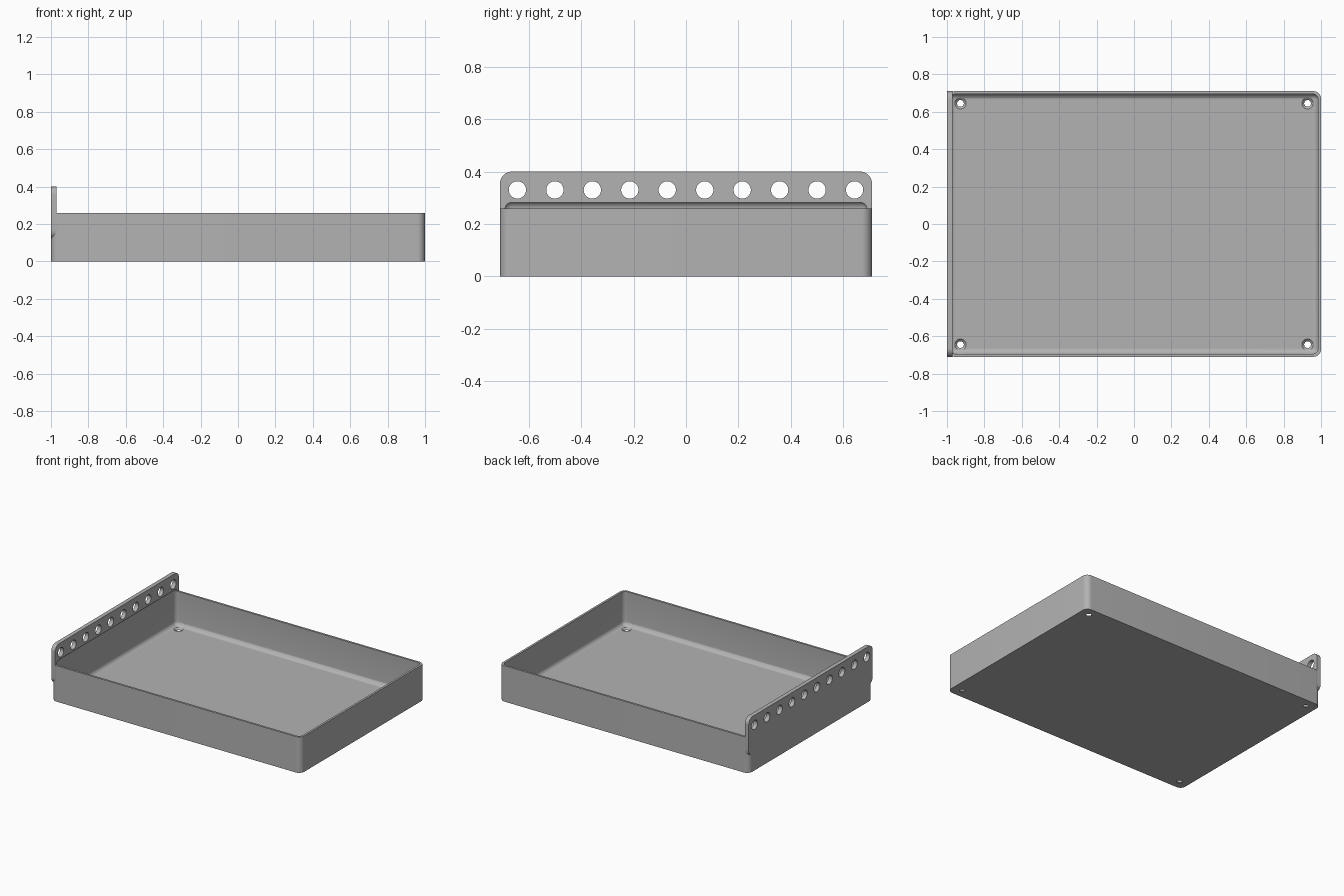
import bpy, bmesh, math
from mathutils import Matrix, Vector

if "Cube" in bpy.data.objects:
    bpy.data.objects.remove(bpy.data.objects["Cube"], do_unlink=True)

HALF_Y, RIM, WALL = 0.71, 0.26, 0.015

grey = bpy.data.materials.new("plain grey")
grey.use_nodes = True
colour = (0.45, 0.45, 0.45, 1)
grey.diffuse_color = colour
grey.node_tree.nodes["Principled BSDF"].inputs["Base Color"].default_value = colour


def finish(name, bm):
    mesh = bpy.data.meshes.new(name)
    bmesh.ops.recalc_face_normals(bm, faces=bm.faces)
    bm.to_mesh(mesh)
    bm.free()
    mesh.materials.append(grey)
    obj = bpy.data.objects.new(name, mesh)
    bpy.context.collection.objects.link(obj)
    return obj


def box(name, low, high, radius, axis=None):
    """Box with rounded edges: those along one axis, or all of them."""
    low, high = Vector(low), Vector(high)
    bm = bmesh.new()
    bmesh.ops.create_cube(bm, size=1)
    bmesh.ops.scale(bm, vec=high - low, verts=bm.verts)
    bmesh.ops.translate(bm, vec=(low + high) / 2, verts=bm.verts)
    edges = [e for e in bm.edges if axis is None or
             abs((e.verts[0].co - e.verts[1].co).normalized()[axis]) > 0.9]
    bmesh.ops.bevel(bm, geom=edges, offset=radius, segments=10,
                    profile=0.5, affect='EDGES')
    return finish(name, bm)


def add_cone(bm, centre, r_low, r_high, depth, turn=Matrix()):
    bmesh.ops.create_cone(bm, cap_ends=True, segments=40, radius1=r_low,
                          radius2=r_high, depth=depth,
                          matrix=Matrix.Translation(centre) @ turn)


def combine(obj, other, operation):
    mod = obj.modifiers.new(operation.title(), 'BOOLEAN')
    mod.operation, mod.solver, mod.object = operation, 'EXACT', other
    bpy.context.view_layer.update()
    graph = bpy.context.evaluated_depsgraph_get()
    mesh = bpy.data.meshes.new_from_object(obj.evaluated_get(graph))
    obj.modifiers.clear()
    obj.data = mesh
    bpy.data.objects.remove(other, do_unlink=True)


# Tray block joined with the upright hanging rail
tray = box("tray_with_hanging_rail", (-1, -HALF_Y, 0), (1, HALF_Y, RIM), 0.04, axis=2)
rail = box("rail", (-1, -HALF_Y, 0.12), (-0.97, HALF_Y, 0.40), 0.045, axis=0)
combine(tray, rail, 'UNION')

# Hollow with rounded edges, which also leaves a cove under the rail
hollow = box("hollow", (WALL - 1, WALL - HALF_Y, WALL),
             (1 - WALL, HALF_Y - WALL, 0.287), 0.03)
combine(tray, hollow, 'DIFFERENCE')

# Row of round holes along the rail
bm = bmesh.new()
for i in range(10):
    add_cone(bm, (-0.985, (i - 4.5) * 0.143, 0.33), 0.033, 0.033, 0.2,
             Matrix.Rotation(math.pi / 2, 4, 'Y'))
combine(tray, finish("rail_holes", bm), 'DIFFERENCE')

# Countersunk screw holes in the four floor corners
for radii, centre_z, depth in (((0.018, 0.018), 0, 0.1),
                               ((0.018, 0.053), 0.02, 0.034)):
    bm = bmesh.new()
    for x in (-0.928, 0.928):
        for y in (-0.645, 0.645):
            add_cone(bm, (x, y, centre_z), *radii, depth)
    combine(tray, finish("screw_holes", bm), 'DIFFERENCE')

# Smooth curves with crisp edges
tray.data.polygons.foreach_set("use_smooth", [True] * len(tray.data.polygons))
tray.data.set_sharp_from_angle(angle=math.radians(30))
tray.data.materials.clear()
tray.data.materials.append(grey)
